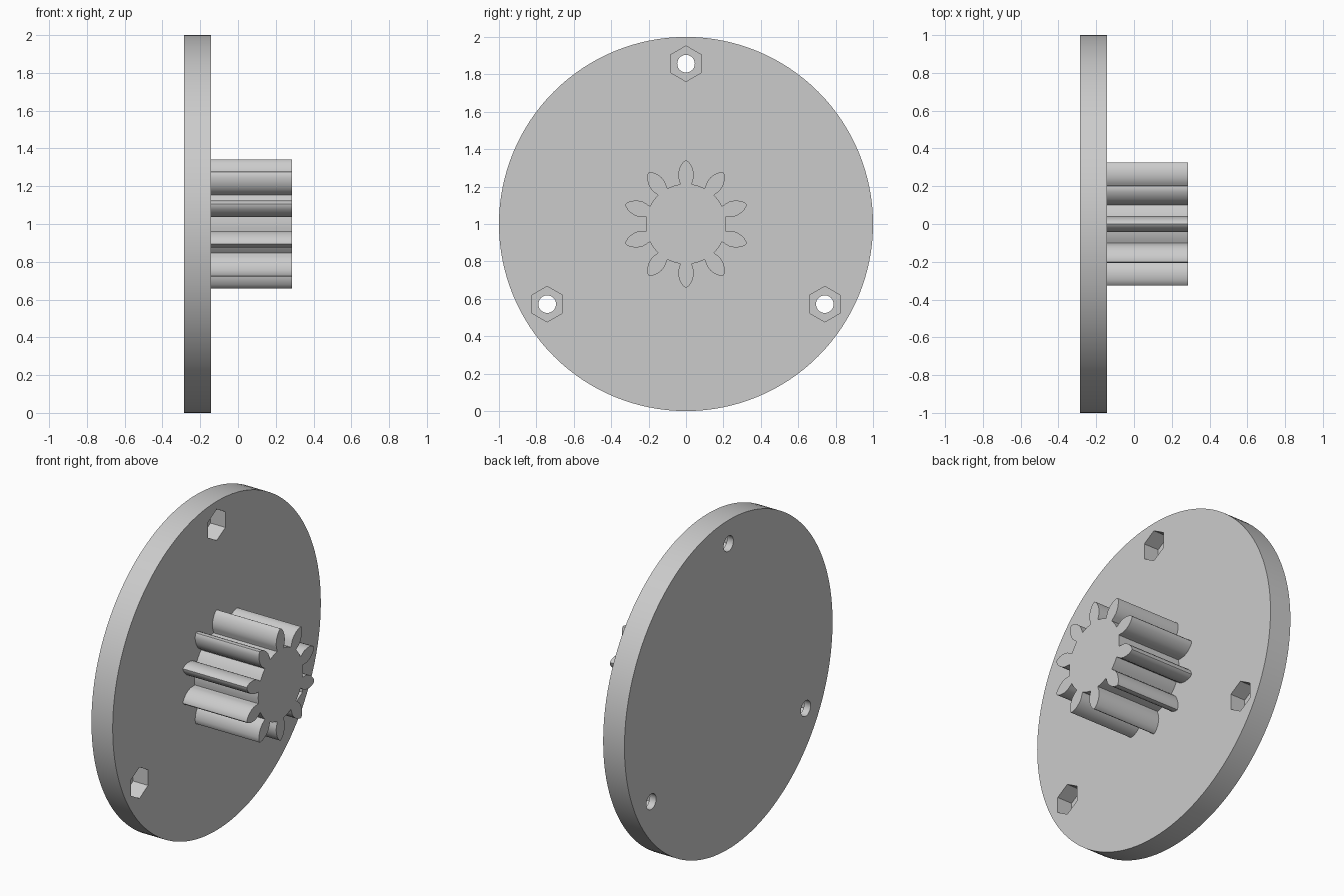
import bpy, bmesh
from math import sin, cos, pi, radians, atan2, hypot

if "Cube" in bpy.data.objects:
    bpy.data.objects.remove(bpy.data.objects["Cube"], do_unlink=True)

BACK, FACE, TIP = -0.286, -0.143, 0.286   # stations along the axle (x)
CENTRE = 1.0                              # axle height
HOLE_RING = 0.857

grey = bpy.data.materials.new("plain grey")
grey.use_nodes = True
colour = (0.6, 0.6, 0.6, 1)
grey.diffuse_color = colour
grey.node_tree.nodes["Principled BSDF"].inputs["Base Color"].default_value = colour


def prism(name, outline, x0, x1):
    """Extrude a (y, z) outline along x."""
    bm = bmesh.new()
    base = bm.faces.new([bm.verts.new((x0, y, z)) for y, z in outline])
    new = bmesh.ops.extrude_face_region(bm, geom=[base])["geom"]
    verts = [v for v in new if isinstance(v, bmesh.types.BMVert)]
    bmesh.ops.translate(bm, verts=verts, vec=(x1 - x0, 0, 0))
    bmesh.ops.recalc_face_normals(bm, faces=bm.faces)
    mesh = bpy.data.meshes.new(name)
    bm.to_mesh(mesh)
    bm.free()
    mesh.materials.append(grey)
    obj = bpy.data.objects.new(name, mesh)
    bpy.context.collection.objects.link(obj)
    return obj


def ring(radius, sides, cy=0.0, cz=CENTRE):
    """Regular polygon with a corner pointing up."""
    return [(cy + radius * sin(2 * pi * i / sides), cz + radius * cos(2 * pi * i / sides))
            for i in range(sides)]


def activate(obj):
    bpy.ops.object.select_all(action='DESELECT')
    obj.select_set(True)
    bpy.context.view_layer.objects.active = obj


def cut(target, cutter):
    activate(target)
    mod = target.modifiers.new("cut", 'BOOLEAN')
    mod.operation = 'DIFFERENCE'
    mod.solver = 'EXACT'
    mod.object = cutter
    cutter.hide_render = True
    bpy.ops.object.modifier_apply(modifier=mod.name)
    bpy.data.objects.remove(cutter, do_unlink=True)


# Round plate with three bolt holes and hexagonal nut pockets
plate = prism("round_plate", ring(1.0, 128), BACK, FACE)
for k in range(3):
    a = radians(120 * k)
    y, z = HOLE_RING * sin(a), CENTRE + HOLE_RING * cos(a)
    cut(plate, prism("bolt_hole_cutter", ring(0.047, 32, y, z), BACK - 0.1, FACE + 0.1))
    cut(plate, prism("nut_pocket_cutter", ring(0.095, 6, y, z), FACE - 0.1, FACE + 0.1))

# Pinion with ten leaf-shaped teeth: (radius, half width) from root to tip
half_tooth = [(0.212, 0.031), (0.225, 0.034), (0.24, 0.039), (0.258, 0.042),
              (0.28, 0.040), (0.30, 0.034), (0.32, 0.024), (0.335, 0.011)]
tooth = [(r, -w) for r, w in half_tooth] + [(0.341, 0)] + [(r, w) for r, w in half_tooth[::-1]]
# Arc along the root between this tooth and the next
root_r = hypot(*half_tooth[0])
root_a = atan2(half_tooth[0][1], half_tooth[0][0])
step = 2 * pi / 10
for i in range(1, 4):
    a = root_a + (step - 2 * root_a) * i / 4
    tooth.append((root_r * cos(a), root_r * sin(a)))

outline = []
for k in range(10):
    c, s = cos(k * step), sin(k * step)
    outline += [(r * s + w * c, CENTRE + r * c - w * s) for r, w in tooth]
pinion = prism("pinion_gear", outline, FACE, TIP)

for obj in (plate, pinion):
    activate(obj)
    bpy.ops.object.shade_smooth_by_angle(angle=radians(28))
